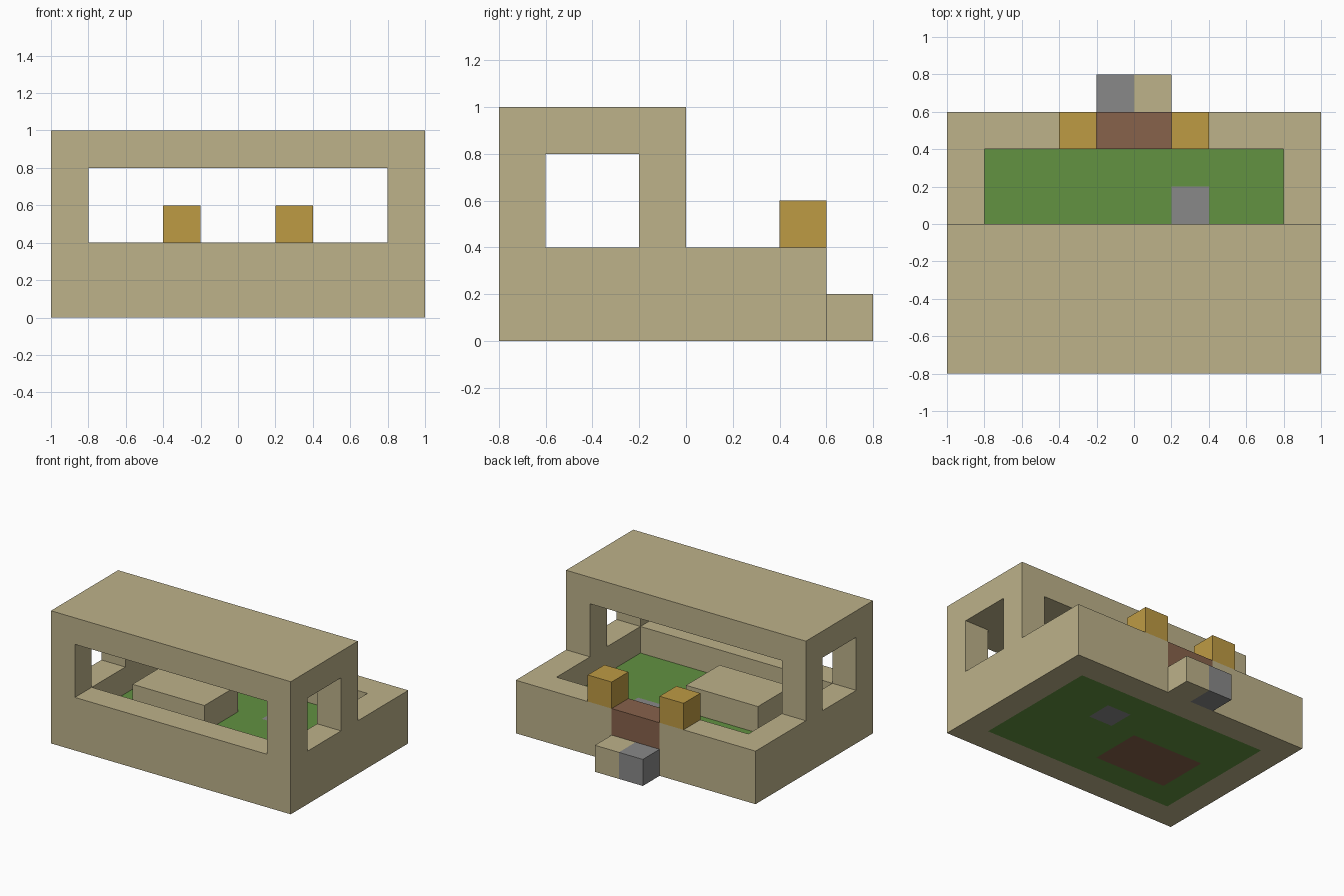
import bpy
import bmesh

cube = bpy.data.objects.get("Cube")
if cube:
    bpy.data.objects.remove(cube, do_unlink=True)


def linear(c):
    c /= 255
    return c / 12.92 if c <= 0.04045 else ((c + 0.055) / 1.055) ** 2.4


def material(name, *rgb):
    mat = bpy.data.materials.new(name)
    mat.use_nodes = True
    colour = [linear(c) for c in rgb] + [1]
    mat.diffuse_color = colour
    mat.node_tree.nodes["Principled BSDF"].inputs["Base Color"].default_value = colour
    return mat


SAND = material("sandstone", 189, 178, 138)
GRASS = material("grass", 98, 146, 65)
STONE = material("grey stone", 137, 137, 137)
WOOD = material("brown wood", 135, 98, 75)
GOLD = material("golden lamp", 190, 155, 68)


def extrude_profile(name, mat, points, x0, x1):
    """Solid made by sweeping a (y, z) profile along x."""
    bm = bmesh.new()
    face = bm.faces.new([bm.verts.new((x0, y, z)) for y, z in points])
    swept = bmesh.ops.extrude_face_region(bm, geom=[face])["geom"]
    verts = [v for v in swept if isinstance(v, bmesh.types.BMVert)]
    bmesh.ops.translate(bm, verts=verts, vec=(x1 - x0, 0, 0))
    bmesh.ops.recalc_face_normals(bm, faces=bm.faces)
    mesh = bpy.data.meshes.new(name)
    bm.to_mesh(mesh)
    bm.free()
    mesh.materials.append(mat)
    obj = bpy.data.objects.new(name, mesh)
    bpy.context.collection.objects.link(obj)
    return obj


def box(name, mat, x, y, z):
    profile = [(y[0], z[0]), (y[1], z[0]), (y[1], z[1]), (y[0], z[1])]
    return extrude_profile(name, mat, profile, *x)


def carve(obj, cutters):
    """Subtract the cutters, bake the result and remove the helpers."""
    for cutter in cutters:
        cutter.hide_render = True
        mod = obj.modifiers.new("cut", "BOOLEAN")
        mod.operation = "DIFFERENCE"
        mod.solver = "EXACT"
        mod.object = cutter
    graph = bpy.context.evaluated_depsgraph_get()
    baked = bpy.data.meshes.new_from_object(obj.evaluated_get(graph))
    obj.modifiers.clear()
    obj.data = baked
    for cutter in cutters:
        bpy.data.objects.remove(cutter, do_unlink=True)


# Walls and roofed hall, hollowed out and opened on all sides
shell = extrude_profile(
    "walls_and_roof", SAND,
    [(-0.8, 0), (0.6, 0), (0.6, 0.4), (0, 0.4), (0, 1), (-0.8, 1)], -1, 1)
carve(shell, [
    box("courtyard_cut", SAND, (-0.8, 0.8), (-0.6, 0.4), (-0.1, 0.5)),
    box("hall_cut", SAND, (-0.8, 0.8), (-0.9, 0.1), (0.4, 0.8)),
    box("side_window_cut", SAND, (-1.1, 1.1), (-0.6, -0.2), (0.4, 0.8)),
    box("gate_cut", SAND, (-0.2, 0.2), (0.3, 0.7), (0.2, 0.5)),
])

# Lawn with holes for the floor slab and the table base
lawn = box("lawn", GRASS, (-0.8, 0.8), (-0.6, 0.4), (0, 0.2))
carve(lawn, [
    box("slab_cut", GRASS, (0.2, 0.4), (0, 0.2), (-0.1, 0.3)),
    box("base_cut", GRASS, (-0.6, 0), (-0.4, 0), (-0.1, 0.3)),
])
box("floor_slab", STONE, (0.2, 0.4), (0, 0.2), (0, 0.2))

# Table block on its wooden base
box("table_base", WOOD, (-0.6, 0), (-0.4, 0), (0, 0.2))
box("table_top", SAND, (-0.6, 0), (-0.4, 0), (0.2, 0.4))

# Back gate with a lamp on each side and a two-part doorstep
box("gate", WOOD, (-0.2, 0.2), (0.4, 0.6), (0.2, 0.4))
for side, x in (("right", -0.4), ("left", 0.2)):
    box(side + "_lamp", GOLD, (x, x + 0.2), (0.4, 0.6), (0.4, 0.6))
box("right_doorstep", STONE, (-0.2, 0), (0.6, 0.8), (0, 0.2))
box("left_doorstep", SAND, (0, 0.2), (0.6, 0.8), (0, 0.2))
